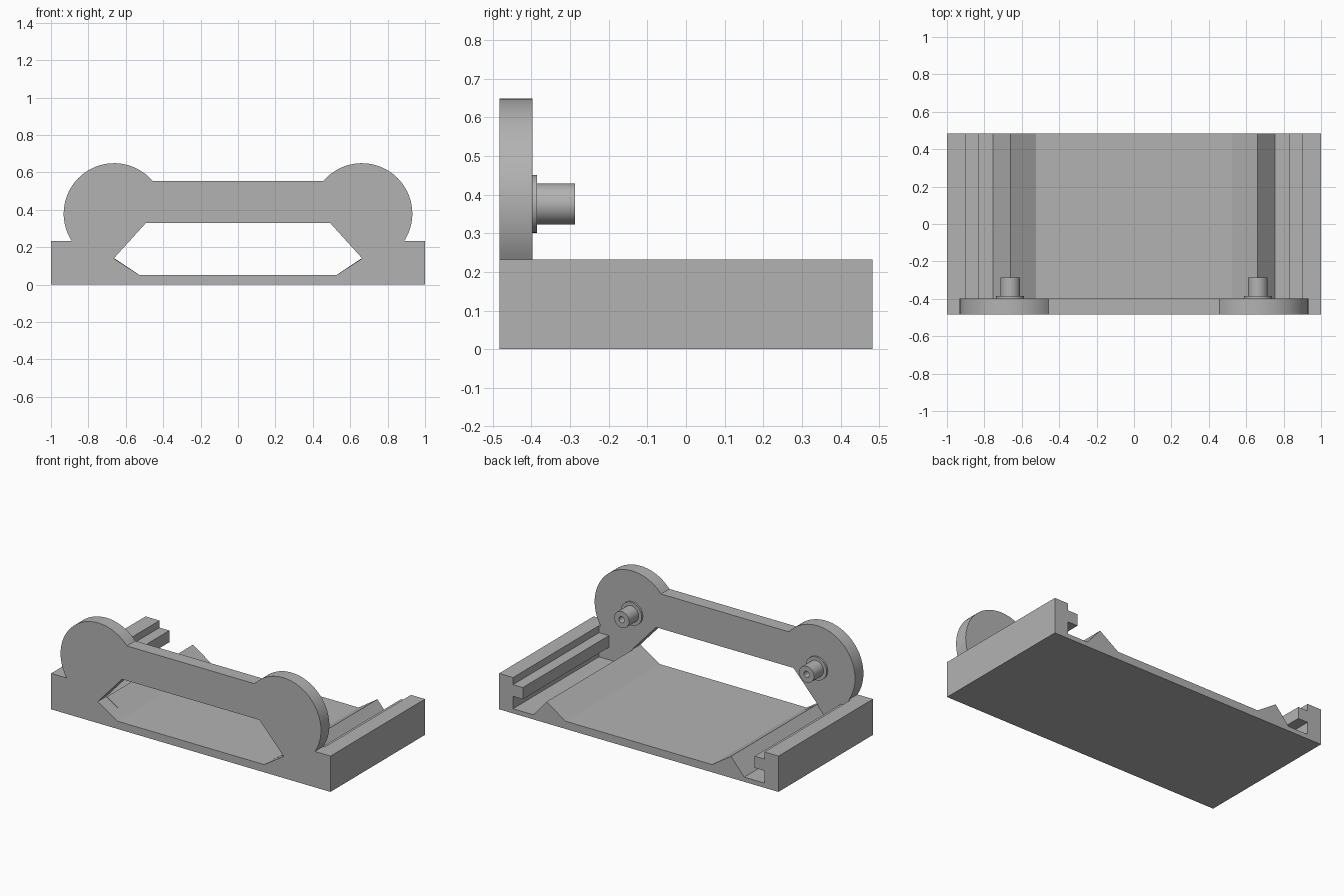
import bpy
import bmesh
import math
from mathutils import Vector

cube = bpy.data.objects.get("Cube")
if cube:
    bpy.data.objects.remove(cube, do_unlink=True)

# Single plain grey
grey = bpy.data.materials.new("plain grey")
grey.use_nodes = True
COLOUR = (0.45, 0.45, 0.45, 1)
grey.diffuse_color = COLOUR
grey.node_tree.nodes["Principled BSDF"].inputs["Base Color"].default_value = COLOUR

FRONT, PLATE_BACK, BACK = -0.483, -0.397, 0.483
WALL_TOP, FLOOR = 0.232, 0.05
DISC_X, DISC_Z, DISC_R = 0.662, 0.379, 0.27


def finish(bm, name):
    bmesh.ops.recalc_face_normals(bm, faces=bm.faces)
    mesh = bpy.data.meshes.new(name)
    bm.to_mesh(mesh)
    bm.free()
    mesh.materials.append(grey)
    obj = bpy.data.objects.new(name, mesh)
    bpy.context.collection.objects.link(obj)
    bpy.ops.object.select_all(action='DESELECT')
    obj.select_set(True)
    bpy.context.view_layer.objects.active = obj
    bpy.ops.object.shade_smooth_by_angle(angle=math.radians(30))
    return obj


def mirrored_extrusion(name, half, y0, y1):
    """Mirror a half profile (x, z) over x = 0 and extrude it along y."""
    bm = bmesh.new()
    bm.faces.new([bm.verts.new((x, y0, z)) for x, z in half])
    bmesh.ops.mirror(bm, geom=bm.verts[:] + bm.edges[:] + bm.faces[:],
                     axis='X', merge_dist=0.0005)
    bmesh.ops.recalc_face_normals(bm, faces=bm.faces)
    result = bmesh.ops.extrude_face_region(bm, geom=bm.faces[:])
    moved = [g for g in result["geom"] if isinstance(g, bmesh.types.BMVert)]
    bmesh.ops.translate(bm, verts=moved, vec=(0, y1 - y0, 0))
    return finish(bm, name)


# Tray: floor, guide ridges, side walls and inward rails
tray = [(0, 0), (1, 0), (1, WALL_TOP), (0.9, WALL_TOP), (0.9, 0.186),
        (0.83, 0.186), (0.83, 0.11), (0.9, 0.11), (0.9, 0.03),
        (0.755, 0.03), (0.66, 0.14), (0.525, FLOOR), (0, FLOOR)]
mirrored_extrusion("tray", tray, PLATE_BACK, BACK)

# Front plate: two rounded ends, a bridge and a six-sided opening
BRIDGE_TOP = 0.555
start = math.asin((WALL_TOP - DISC_Z) / DISC_R)
end = math.pi - math.asin((BRIDGE_TOP - DISC_Z) / DISC_R)
STEPS = 40
arc = []
for i in range(STEPS + 1):
    a = start + (end - start) * i / STEPS
    arc.append((DISC_X + DISC_R * math.cos(a), DISC_Z + DISC_R * math.sin(a)))
plate = [(0, 0), (1, 0), (1, WALL_TOP)] + arc + [
    (0, BRIDGE_TOP), (0, 0.33), (0.492, 0.33), (0.664, 0.14),
    (0.525, FLOOR), (0, FLOOR)]
mirrored_extrusion("front_plate", plate, FRONT, PLATE_BACK)

# Collared pins with a small bore on the back of the plate
pin = [(0.075, PLATE_BACK), (0.075, -0.385), (0.053, -0.385),
       (0.053, -0.287), (0.02, -0.287), (0.02, -0.36), (0, -0.36)]
for side, label in ((1, "left"), (-1, "right")):
    bm = bmesh.new()
    verts = [bm.verts.new((side * DISC_X + r, y, 0.376)) for r, y in pin]
    edges = [bm.edges.new(pair) for pair in zip(verts, verts[1:])]
    bmesh.ops.spin(bm, geom=verts + edges, cent=Vector((side * DISC_X, 0, 0.376)),
                   axis=(0, 1, 0), angle=math.tau, steps=40)
    bmesh.ops.remove_doubles(bm, verts=bm.verts, dist=0.0005)
    finish(bm, label + "_pin")
